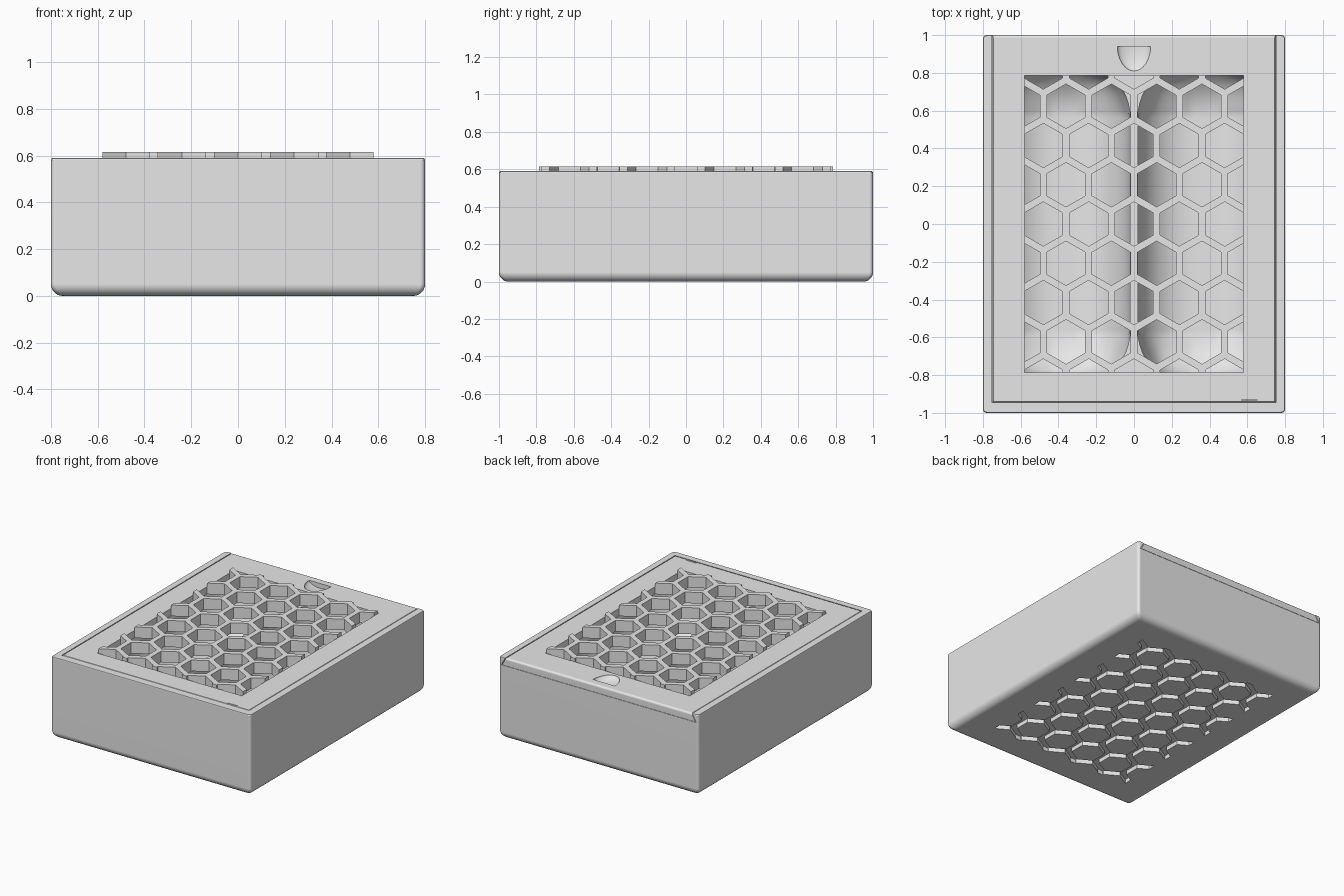
import bpy, bmesh, math
from mathutils import Vector

if "Cube" in bpy.data.objects:
    bpy.data.objects.remove(bpy.data.objects["Cube"])

TOP, LID_Z = 0.59, 0.535          # top of the box, underside of the lid
WIN_X, WIN_Y = 0.58, 0.785        # half size of the grille
PITCH = 0.24                      # honeycomb spacing

grey = bpy.data.materials.new("plain_grey")
grey.use_nodes = True
grey.diffuse_color = (0.8, 0.8, 0.8, 1)
grey.node_tree.nodes["Principled BSDF"].inputs["Base Color"].default_value = (0.8, 0.8, 0.8, 1)


def to_object(name, bm):
    bmesh.ops.recalc_face_normals(bm, faces=bm.faces)
    mesh = bpy.data.meshes.new(name)
    bm.to_mesh(mesh)
    bm.free()
    obj = bpy.data.objects.new(name, mesh)
    bpy.context.collection.objects.link(obj)
    return obj


def loft(bm, rings):
    """Closed solid through a stack of equal point rings."""
    loops = [[bm.verts.new(p) for p in ring] for ring in rings]
    n = len(loops[0])
    for a, b in zip(loops, loops[1:]):
        for i in range(n):
            j = (i + 1) % n
            bm.faces.new((a[i], a[j], b[j], b[i]))
    bm.faces.new(loops[0][::-1])
    bm.faces.new(loops[-1])


def rect(x0, x1, y0, y1, z):
    return [(x0, y0, z), (x1, y0, z), (x1, y1, z), (x0, y1, z)]


def box(name, x0, x1, y0, y1, z0, z1):
    bm = bmesh.new()
    loft(bm, [rect(x0, x1, y0, y1, z0), rect(x0, x1, y0, y1, z1)])
    return to_object(name, bm)


def cut(obj, cutter):
    cutter.hide_render = True
    mod = obj.modifiers.new("cut", "BOOLEAN")
    mod.operation, mod.solver, mod.object = "DIFFERENCE", "EXACT", cutter
    graph = bpy.context.evaluated_depsgraph_get()
    mesh = bpy.data.meshes.new_from_object(obj.evaluated_get(graph))
    obj.modifiers.clear()
    obj.data = mesh
    bpy.data.objects.remove(cutter)


def rounded_ring(inset, z, r=0.02, steps=5):
    pts = []
    for k, (sx, sy) in enumerate([(1, 1), (-1, 1), (-1, -1), (1, -1)]):
        for i in range(steps + 1):
            a = math.pi / 2 * (k + i / steps)
            pts.append((sx * (0.8 - inset - r) + r * math.cos(a),
                        sy * (1 - inset - r) + r * math.sin(a), z))
    return pts


def dovetail(name, gap, z0, z1, y_back):
    """Slab with sides and front sloping inwards towards the top."""
    rings = []
    for z in (z0, z1):
        slope = 0.03 * (TOP - z) / (TOP - LID_Z)
        hx = 0.745 + gap + slope
        rings.append(rect(-hx, hx, -0.94 - gap - slope, y_back, z))
    bm = bmesh.new()
    loft(bm, rings)
    return to_object(name, bm)


def honeycomb(name, apothem, hx, z0, z1):
    """Rectangular slab pierced by staggered hexagonal cells."""
    bm = bmesh.new()
    radius = apothem / math.cos(math.pi / 6)
    for row in range(-4, 5):
        odd = row % 2
        for col in range(-3, 3 if odd else 4):
            cx = (col + 0.5 * odd) * PITCH
            cy = row * PITCH * math.sqrt(3) / 2
            if abs(cx) > 0.65:
                continue
            loft(bm, [[(cx + radius * math.sin(k * math.pi / 3),
                        cy + radius * math.cos(k * math.pi / 3), z)
                       for k in range(6)] for z in (z0 - 0.1, z1 + 0.1)])
    cells = to_object("cells", bm)
    slab = box(name, -hx, hx, -WIN_Y, WIN_Y, z0, z1)
    cut(slab, cells)
    return slab


# Box body with rounded bottom edges
bm = bmesh.new()
R, N = 0.05, 7
rings = [rounded_ring(R * (1 - math.sin(a)), R * (1 - math.cos(a)))
         for a in (math.pi / 2 * i / N for i in range(N + 1))]
rings += [rounded_ring(0, TOP - 0.008), rounded_ring(0.003, TOP - 0.002),
          rounded_ring(0.008, TOP)]
loft(bm, rings)
body = to_object("box_body", bm)

# Sliding track for the lid, open at the back
cut(body, dovetail("track", 0.006, LID_Z - 0.002, TOP + 0.05, 1.2))

# Two scooped compartments either side of the divider
for side in (-1, 1):
    bm = bmesh.new()
    x0, x1 = sorted((side * 0.02, side * 0.72))
    loft(bm, [rect(x0, x1, -0.86, 0.86, 0.06), rect(x0, x1, -0.86, 0.86, 1.2)])
    edges = [e for e in bm.edges if min(v.co.z for v in e.verts) < 1]
    bmesh.ops.bevel(bm, geom=edges, offset=0.3, segments=12, profile=0.5,
                    affect="EDGES")
    cut(body, to_object("scoop", bm))

# Stacking grooves underneath
cut(body, honeycomb("grooves", 0.096, 0.574, -0.05, 0.03))

# Sliding lid with a softened back edge
lid = dovetail("sliding_lid", 0, LID_Z, TOP, 1.0)
bm = bmesh.new()
bm.from_mesh(lid.data)
edges = [e for e in bm.edges
         if all(v.co.y > 0.99 and v.co.z > TOP - 0.01 for v in e.verts)]
bmesh.ops.bevel(bm, geom=edges, offset=0.015, segments=5, profile=0.5, affect="EDGES")
bm.to_mesh(lid.data)
bm.free()
cut(lid, box("window", -WIN_X, WIN_X, -WIN_Y, WIN_Y, 0.4, 0.8))

# Thumb notch: half an ellipsoid with a straight back wall
bm = bmesh.new()
bmesh.ops.create_uvsphere(bm, u_segments=32, v_segments=20, radius=1)
bmesh.ops.scale(bm, vec=Vector((0.088, 0.13, 0.035)), verts=bm.verts)
res = bmesh.ops.bisect_plane(bm, geom=bm.verts[:] + bm.edges[:] + bm.faces[:],
                             plane_co=(0, 0.0005, 0), plane_no=(0, 1, 0), clear_outer=True)
rim = [e for e in res["geom_cut"] if isinstance(e, bmesh.types.BMEdge)]
bmesh.ops.holes_fill(bm, edges=rim, sides=0)
bmesh.ops.translate(bm, vec=(0, 0.94, TOP), verts=bm.verts)
cut(lid, to_object("thumb_notch", bm))

# Small catch slit at the lid's front edge
cut(lid, box("catch_slit", 0.57, 0.65, -0.934, -0.928, TOP - 0.01, TOP + 0.02))

# Raised honeycomb grille
grille = honeycomb("honeycomb_grille", 0.1015, WIN_X, LID_Z, 0.615)

# Shading and colour
for obj in (body, lid, grille):
    obj.data.materials.clear()
    obj.data.materials.append(grey)
    bpy.ops.object.select_all(action="DESELECT")
    obj.select_set(True)
    bpy.context.view_layer.objects.active = obj
    bpy.ops.object.shade_smooth_by_angle(angle=math.radians(28))
    normals = obj.modifiers.new("even_normals", "WEIGHTED_NORMAL")
    normals.keep_sharp = True
